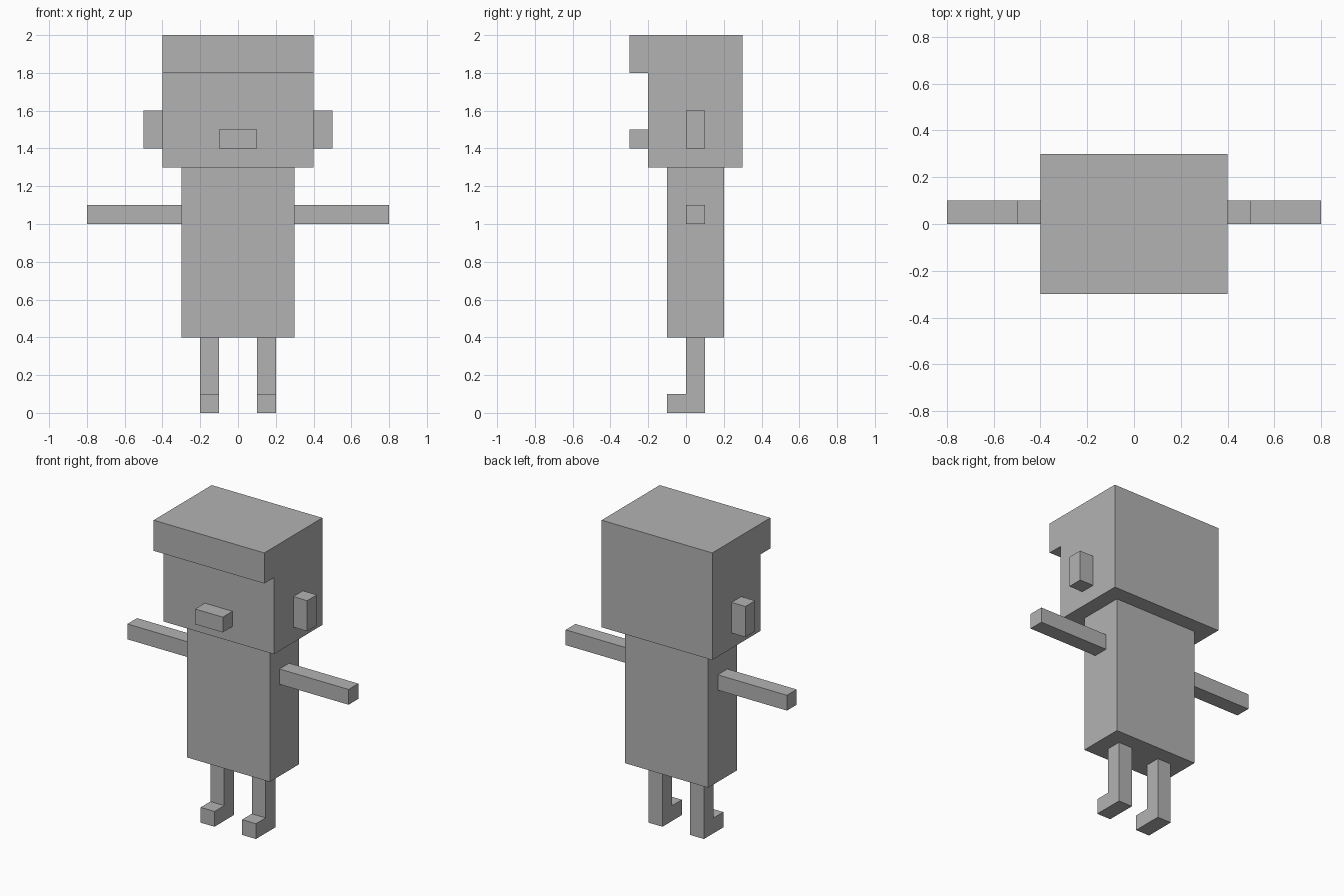
import bpy
import bmesh

cube = bpy.data.objects.get("Cube")
if cube:
    bpy.data.objects.remove(cube, do_unlink=True)

grey = bpy.data.materials.new("plain grey")
grey.use_nodes = True
colour = (0.45, 0.45, 0.45, 1)
grey.diffuse_color = colour
grey.node_tree.nodes["Principled BSDF"].inputs["Base Color"].default_value = colour


def extrude_profile(name, profile, x0, x1):
    """Extrude a side profile of (y, z) points from x0 to x1."""
    bm = bmesh.new()
    face = bm.faces.new([bm.verts.new((x0, y, z)) for y, z in profile])
    result = bmesh.ops.extrude_face_region(bm, geom=[face])
    moved = [v for v in result["geom"] if isinstance(v, bmesh.types.BMVert)]
    bmesh.ops.translate(bm, verts=moved, vec=(x1 - x0, 0, 0))
    bmesh.ops.recalc_face_normals(bm, faces=bm.faces)
    mesh = bpy.data.meshes.new(name)
    bm.to_mesh(mesh)
    bm.free()
    mesh.materials.append(grey)
    obj = bpy.data.objects.new(name, mesh)
    bpy.context.collection.objects.link(obj)
    return obj


def box(name, x, y, z):
    """Box from (low, high) ranges on each axis."""
    profile = [(y[0], z[0]), (y[1], z[0]), (y[1], z[1]), (y[0], z[1])]
    return extrude_profile(name, profile, *x)


# Head with overhanging cap brim
head_profile = [(-0.2, 1.3), (0.3, 1.3), (0.3, 2), (-0.3, 2), (-0.3, 1.8), (-0.2, 1.8)]
extrude_profile("head", head_profile, -0.4, 0.4)

# Nose and torso
box("nose", (-0.1, 0.1), (-0.3, -0.2), (1.4, 1.5))
box("torso", (-0.3, 0.3), (-0.1, 0.2), (0.4, 1.3))

# Paired ears, arms and legs with forward feet
leg_profile = [(-0.1, 0), (0.1, 0), (0.1, 0.4), (0, 0.4), (0, 0.1), (-0.1, 0.1)]
for side, s in (("left", 1), ("right", -1)):
    box(side + "_ear", (s * 0.4, s * 0.5), (0, 0.1), (1.4, 1.6))
    box(side + "_arm", (s * 0.3, s * 0.8), (0, 0.1), (1, 1.1))
    extrude_profile(side + "_leg", leg_profile, s * 0.1, s * 0.2)
